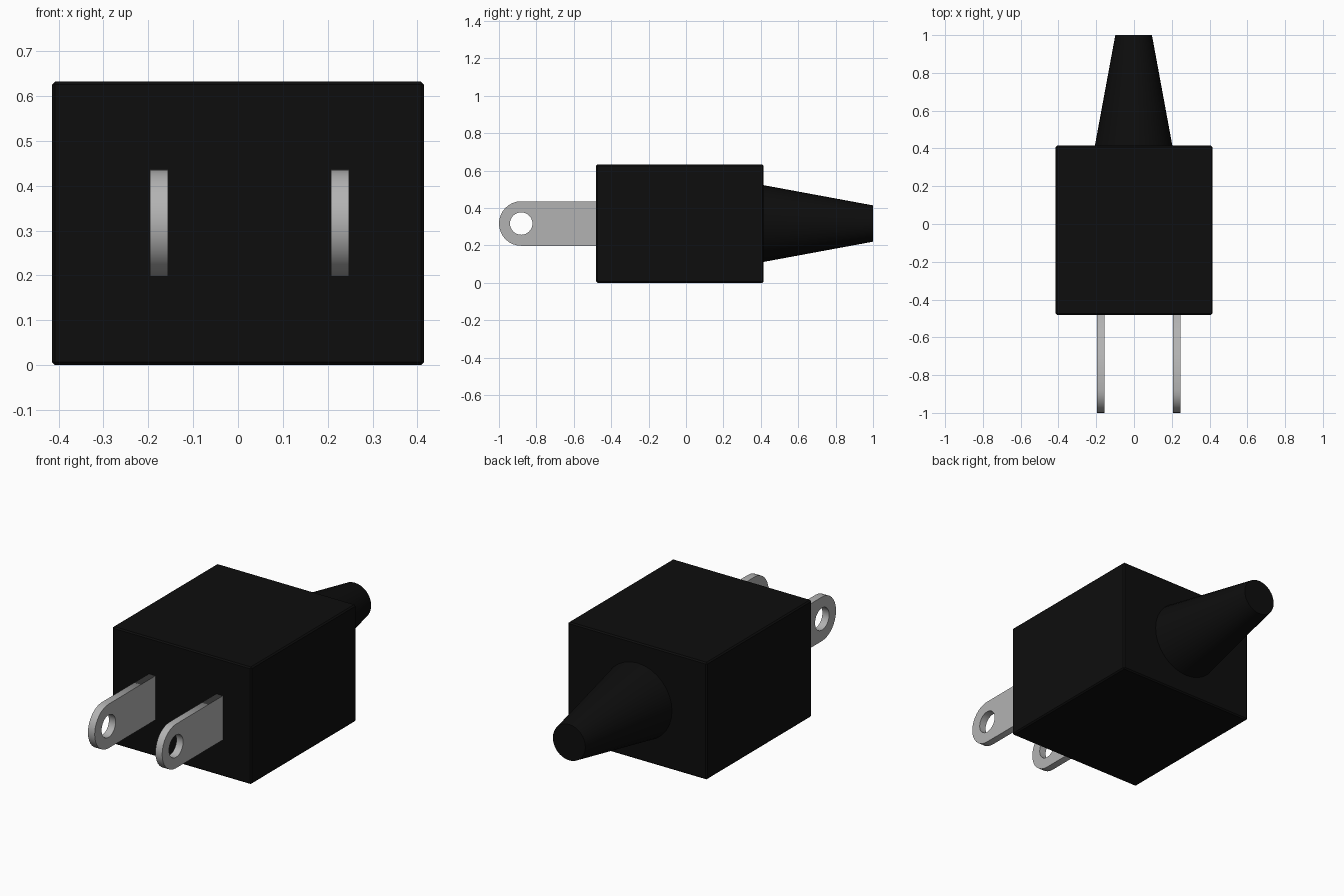
import bpy
from math import pi, sin, cos, radians

if "Cube" in bpy.data.objects:
    bpy.data.objects.remove(bpy.data.objects["Cube"])

MID_Z = 0.316


def colour(name, rgb):
    mat = bpy.data.materials.new(name)
    mat.diffuse_color = (*rgb, 1)
    mat.use_nodes = True
    mat.node_tree.nodes["Principled BSDF"].inputs["Base Color"].default_value = mat.diffuse_color
    return mat


black = colour("black_plastic", (0.004, 0.004, 0.004))
metal = colour("metal", (0.45, 0.45, 0.45))


def arc(cx, r, start, end, n):
    return [(cx + r * cos(start + (end - start) * i / n),
             r * sin(start + (end - start) * i / n)) for i in range(n + 1)]


# Plug body with finely chamfered edges
bpy.ops.mesh.primitive_cube_add(size=1, location=(0, -0.033, MID_Z))
body = bpy.context.object
body.name = "plug_body"
body.scale = (0.83, 0.896, 0.632)
bpy.ops.object.transform_apply(location=False, rotation=False, scale=True)
bevel = body.modifiers.new("edge_chamfer", 'BEVEL')
bevel.width = 0.007
bevel.segments = 1
body.data.materials.append(black)

# Tapered cable sleeve at the back
bpy.ops.mesh.primitive_cone_add(vertices=32, radius1=0.206, radius2=0.097, depth=0.59,
                                location=(-0.002, 0.705, MID_Z + 0.001),
                                rotation=(-pi / 2, 0, 0))
sleeve = bpy.context.object
sleeve.name = "cable_sleeve"
sleeve.data.materials.append(black)
bpy.ops.object.shade_smooth_by_angle(angle=radians(30))


# Flat blade with rounded tip and a round hole, drawn as a filled outline
def prong(name, x):
    curve = bpy.data.curves.new(name, 'CURVE')
    curve.dimensions = '2D'
    curve.fill_mode = 'BOTH'
    curve.extrude = 0.02
    tip, r = -0.881, 0.119
    outline = arc(tip, r, pi / 2, 3 * pi / 2, 16) + [(-0.47, -r), (-0.47, r)]
    hole = arc(tip, 0.06, 0, 2 * pi, 32)[:-1]
    for pts in (outline, hole):
        spline = curve.splines.new('POLY')
        spline.points.add(len(pts) - 1)
        for p, (u, v) in zip(spline.points, pts):
            p.co = (u, v, 0, 1)
        spline.use_cyclic_u = True
    obj = bpy.data.objects.new(name, curve)
    bpy.context.collection.objects.link(obj)
    obj.location = (x, 0, MID_Z + 0.001)
    obj.rotation_euler = (pi / 2, 0, pi / 2)
    curve.materials.append(metal)
    bpy.ops.object.select_all(action='DESELECT')
    obj.select_set(True)
    bpy.context.view_layer.objects.active = obj
    bpy.ops.object.convert(target='MESH')


prong("left_prong", -0.176)
prong("right_prong", 0.227)
